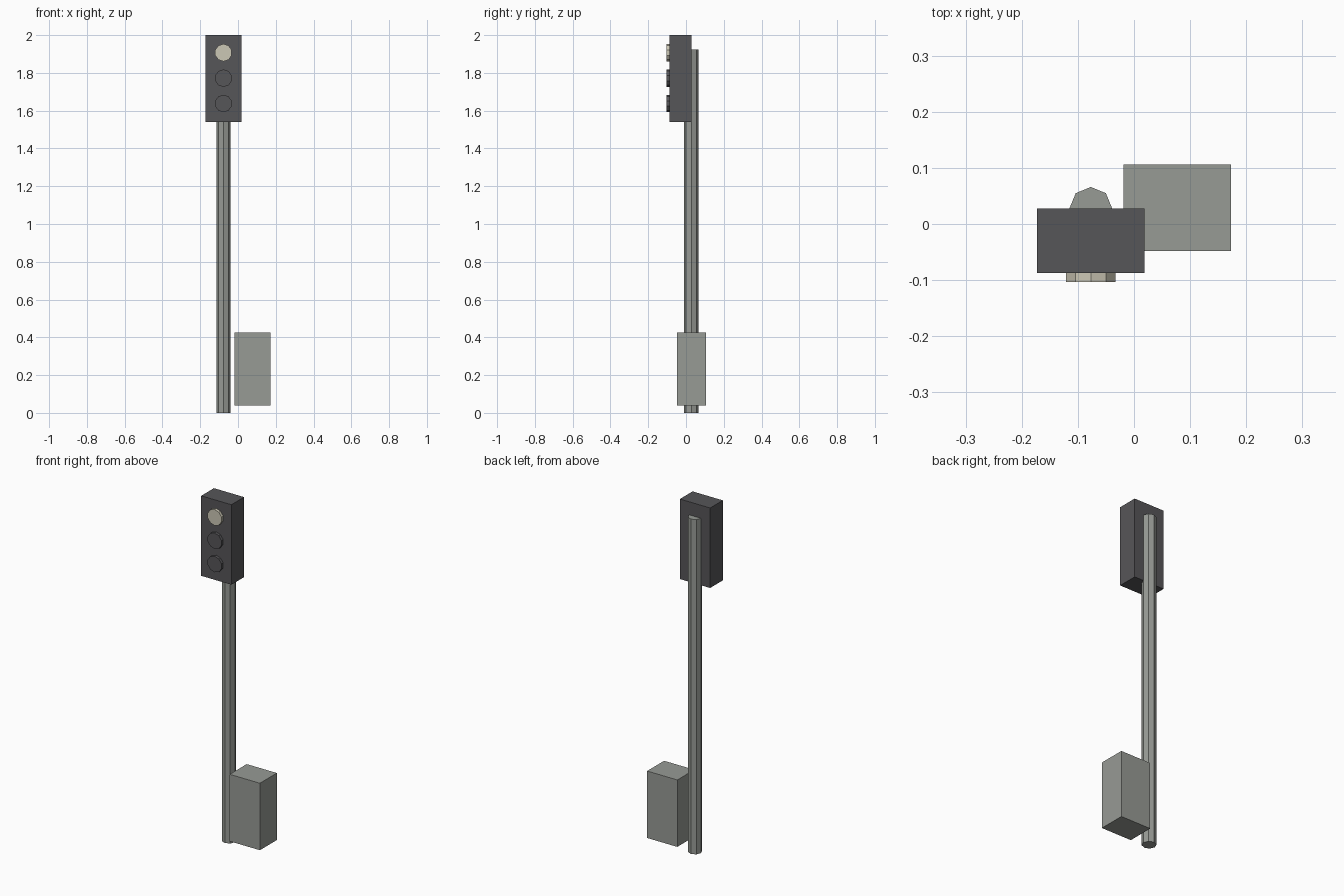
import bpy
import math
from mathutils import Matrix

cube = bpy.data.objects.get("Cube")
if cube:
    bpy.data.objects.remove(cube, do_unlink=True)


def material(name, r, g, b):
    mat = bpy.data.materials.new(name)
    mat.use_nodes = True
    mat.diffuse_color = (r, g, b, 1)
    mat.node_tree.nodes["Principled BSDF"].inputs["Base Color"].default_value = (r, g, b, 1)
    return mat


def finish(name, mat):
    obj = bpy.context.object
    obj.name = obj.data.name = name
    obj.data.materials.append(mat)
    return obj


def box(name, low, high, mat):
    centre = [(a + b) / 2 for a, b in zip(low, high)]
    bpy.ops.mesh.primitive_cube_add(size=1, location=centre)
    obj = finish(name, mat)
    obj.data.transform(Matrix.Diagonal([b - a for a, b in zip(low, high)] + [1]))
    return obj


def cylinder(name, sides, radius, depth, centre, mat, tilt=0):
    bpy.ops.mesh.primitive_cylinder_add(vertices=sides, radius=radius, depth=depth,
                                        location=centre, rotation=(tilt, 0, 0))
    return finish(name, mat)


grey = material("grey metal", 0.31, 0.325, 0.30)
dark = material("dark housing", 0.094, 0.092, 0.099)
cream = material("lit cream lens", 0.60, 0.57, 0.46)

POLE_X = -0.077
POLE_Y = 0.028

# Octagonal pole standing behind the signal head
pole_height = 1.925
cylinder("pole", 8, 0.038, pole_height, (POLE_X, POLE_Y, pole_height / 2), grey)

# Signal head with its back face on the pole axis
box("signal_head", (-0.173, -0.087, 1.54), (0.019, POLE_Y, 2.0), dark)

# Ten-sided lenses, only the top one lit
lenses = [("top_lens", 1.907, cream), ("middle_lens", 1.772, dark), ("bottom_lens", 1.638, dark)]
for name, z, mat in lenses:
    cylinder(name, 10, 0.046, 0.026, (POLE_X, -0.09, z), mat, math.pi / 2)

# Control cabinet beside the pole
box("control_cabinet", (-0.019, -0.048, 0.04), (0.173, 0.106, 0.425), grey)
